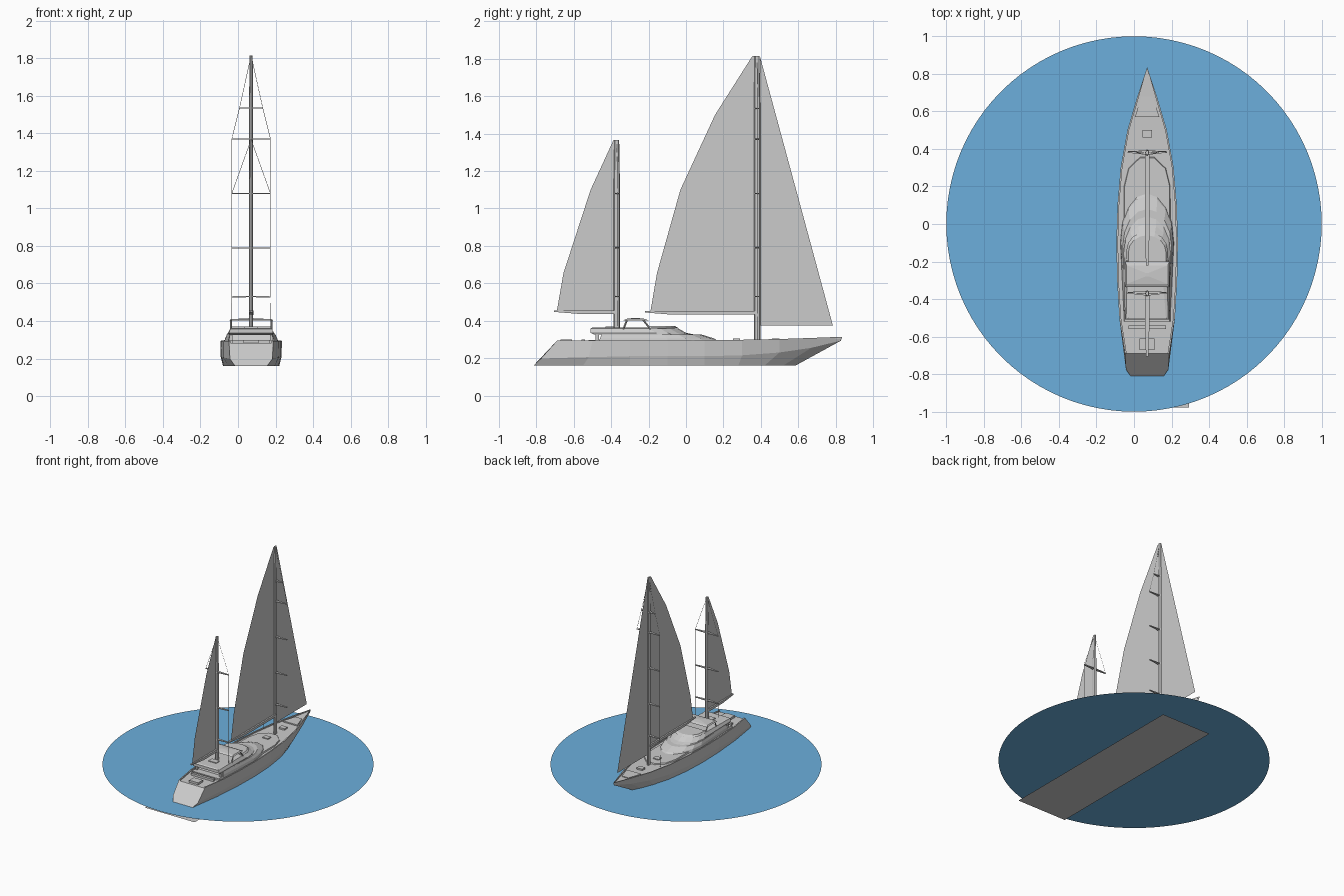
import bpy, bmesh, math
from mathutils import Vector

if "Cube" in bpy.data.objects:
    bpy.data.objects.remove(bpy.data.objects["Cube"])

CX = 0.07     # centreline of the yacht
WATER = 0.165 # water level


def make(name, verts, faces, offset=CX):
    bm = bmesh.new()
    vs = [bm.verts.new((v[0] + offset, v[1], v[2])) for v in verts]
    for f in faces:
        bm.faces.new([vs[i] for i in f])
    bmesh.ops.remove_doubles(bm, verts=bm.verts, dist=1e-5)
    bmesh.ops.recalc_face_normals(bm, faces=bm.faces)
    me = bpy.data.meshes.new(name)
    bm.to_mesh(me)
    bm.free()
    ob = bpy.data.objects.new(name, me)
    bpy.context.collection.objects.link(ob)
    return ob


def loft(name, rings, cap_start=True, cap_end=True):
    n = len(rings[0])
    faces = [(r * n + i, r * n + (i + 1) % n, (r + 1) * n + (i + 1) % n, (r + 1) * n + i)
             for r in range(len(rings) - 1) for i in range(n)]
    if cap_start:
        faces.append(tuple(range(n)))
    if cap_end:
        faces.append(tuple(range((len(rings) - 1) * n, len(rings) * n)))
    return make(name, [v for r in rings for v in r], faces)


def box(name, x, y, z):
    ring = lambda h: [(x[0], y[0], h), (x[1], y[0], h), (x[1], y[1], h), (x[0], y[1], h)]
    return loft(name, [ring(z[0]), ring(z[1])])


def rod(name, pts, r, sides=6):
    # straight tubes through a list of points
    rings = []
    pts = [Vector(p) for p in pts]
    for i, p in enumerate(pts):
        d = (pts[min(i + 1, len(pts) - 1)] - pts[max(i - 1, 0)]).normalized()
        a = d.orthogonal().normalized() if abs(d.x) > 0.9 else d.cross(Vector((1, 0, 0))).normalized()
        b = d.cross(a)
        rings.append([tuple(p + r * (a * math.cos(t) + b * math.sin(t)))
                      for t in [2 * math.pi * k / sides for k in range(sides)]])
    return loft(name, rings)


def tier(name, levels, seg=8):
    # cabin level with rounded front: (z, front y, shoulder y, half width, aft y, aft half width)
    rings = []
    for z, fy, sy, hw, ay, ahw in levels:
        ring = [(hw * math.cos(math.pi * k / seg), sy + (fy - sy) * math.sin(math.pi * k / seg), z)
                for k in range(seg + 1)]
        rings.append(ring + [(-ahw, ay, z), (ahw, ay, z)])
    return loft(name, rings)


# hull: waterline, chine and sheer curves as (y, half width, z)
water = [(-.815, .085), (-.55, .125), (-.3, .145), (-.1, .15), (.1, .14),
         (.28, .115), (.42, .075), (.52, .035), (.585, 0)]
chine = [(-.775, .113, .198), (-.52, .146, .205), (-.3, .158, .21), (-.1, .162, .21), (.1, .156, .21),
         (.3, .132, .215), (.5, .09, .23), (.67, .042, .255), (.828, 0, .293)]
sheer = [(-.69, .118, .293), (-.5, .148, .293), (-.3, .16, .293), (-.1, .164, .294), (.1, .158, .296),
         (.3, .141, .298), (.5, .105, .302), (.68, .052, .308), (.835, 0, .314)]
rings = []
for (wy, wx), (my, mx, mz), (sy, sx, sz) in zip(water, chine, sheer):
    ix = max(sx - .009, 0)
    half = [(wx, wy, .16), (mx, my, mz), (sx, sy, sz), (ix, sy, sz), (ix, sy, sz - .01)]
    rings.append(half + [(-x, y, z) for x, y, z in reversed(half)])
loft("hull", rings, cap_end=False)

# superstructure
tier("side_deck_coaming", [(.28, .37, .2, .125, -.52, .125), (.297, .36, .2, .12, -.52, .12)], 5)
tier("coach_house", [(.28, .19, -.1, .143, -.47, .125), (.305, .15, -.1, .14, -.46, .12),
                     (.327, .08, -.12, .13, -.45, .115)])
tier("deckhouse_roof", [(.325, .05, -.15, .125, -.49, .115), (.335, .0, -.16, .125, -.51, .118),
                        (.358, -.04, -.2, .105, -.51, .112), (.364, -.12, -.24, .08, -.5, .10)])
for s in (-1, 1):
    box("roof_support", sorted((s * .1, s * .115)), (-.485, -.465), (.285, .33))

# cockpit windscreen and canopy
tier("flybridge_screen", [(.36, -.04, -.14, .11, -.2, .11), (.372, -.06, -.15, .1, -.2, .1)])
canopy = lambda w, a, b, z: [(w, a, z), (w, b, z), (-w, b, z), (-w, a, z)]
loft("canopy_top", [canopy(.118, -.335, -.2, .402), canopy(.11, -.32, -.22, .41), canopy(.01, -.28, -.26, .415)])
for s in (-1, 1):
    rod("canopy_post_aft", [(s * .108, -.335, .355), (s * .108, -.315, .405)], .005, 4)
    rod("canopy_post_fore", [(s * .108, -.19, .355), (s * .108, -.23, .405)], .005, 4)

# deck fittings
box("roof_hatch", (-.035, .035), (-.43, -.385), (.36, .37))
box("aft_hatch", (-.04, .04), (-.67, -.61), (.28, .3))
box("aft_bench", (-.1, .1), (-.56, -.54), (.28, .3))
fore = lambda z: [(.065, .57, z), (.03, .68, z), (-.03, .68, z), (-.065, .57, z)]
loft("foredeck_panel", [fore(.288), fore(.304)])
for y in (.25, .46):
    box("fore_hatch", (-.025, .025), (y, y + .04), (.285, .304))


# masts with spreaders and rigging
def mast(label, y, z0, z1, spreaders):
    ring = lambda z, k: [(.011 * k * math.cos(t), y + .017 * k * math.sin(t), z)
                         for t in [math.pi * i / 4 for i in range(8)]]
    loft(label + "_mast", [ring(z0, 1), ring(z1 - .25, 1), ring(z1, .75)])
    for z, w in spreaders:
        for s in (-1, 1):
            top = [(0, y - .012, z + .003), (0, y + .012, z + .003), (s * w, y + .008, z + .002), (s * w, y, z + .002)]
            loft(label + "_spreader", [[(a, b, c - .006) for a, b, c in top], top])
    for s in (-1, 1):
        stay = [(0, y, z1)] + [(s * w, y + .004, z) for z, w in spreaders] + [(s * .105, y, .3)]
        rod(label + "_shroud", stay, .0012, 4)


low = [(1.08, .103), (.79, .103), (.53, .103)]
mast("main", .38, .285, 1.815, [(1.535, .062), (1.37, .103)] + low)
mast("mizzen", -.37, .3, 1.367, low)


# booms
def boom(name, aft, fore, z):
    sec = lambda y, h, w: [(w, y, z), (w, y, z - h), (-w, y, z - h), (-w, y, z)]
    loft(name, [sec(aft, .008, .006), sec(aft + .15, .02, .012), sec(fore, .02, .012)])


boom("main_boom", -.22, .375, .452)
boom("mizzen_boom", -.705, -.375, .455)


# sails
def sail(name, outline):
    make(name, [(0, y, z) for y, z in outline], [tuple(range(len(outline)))])


sail("main_sail", [(.37, .45), (.37, 1.815), (.355, 1.815), (.155, 1.5), (-.03, 1.1), (-.155, .655), (-.19, .45)])
sail("fore_sail", [(.39, .375), (.785, .375), (.395, 1.815)])
sail("mizzen_sail", [(-.375, .455), (-.375, 1.367), (-.387, 1.367), (-.51, 1.1), (-.655, .655), (-.69, .455)])

# water disc and base plate below it
n = 96
disc = make("water_disc", [(math.cos(2 * math.pi * i / n), math.sin(2 * math.pi * i / n), WATER) for i in range(n)],
            [tuple(range(n))], 0)
blue = bpy.data.materials.new("water_blue")
blue.diffuse_color = (.15, .43, .72, 1)
blue.use_nodes = True
blue.node_tree.nodes["Principled BSDF"].inputs["Base Color"].default_value = blue.diffuse_color
disc.data.materials.append(blue)
make("base_plate", [(-.223, -.977, .145), (.223, -.977, .145), (.223, .683, .145), (-.223, .683, .145)], [(0, 1, 2, 3)])
